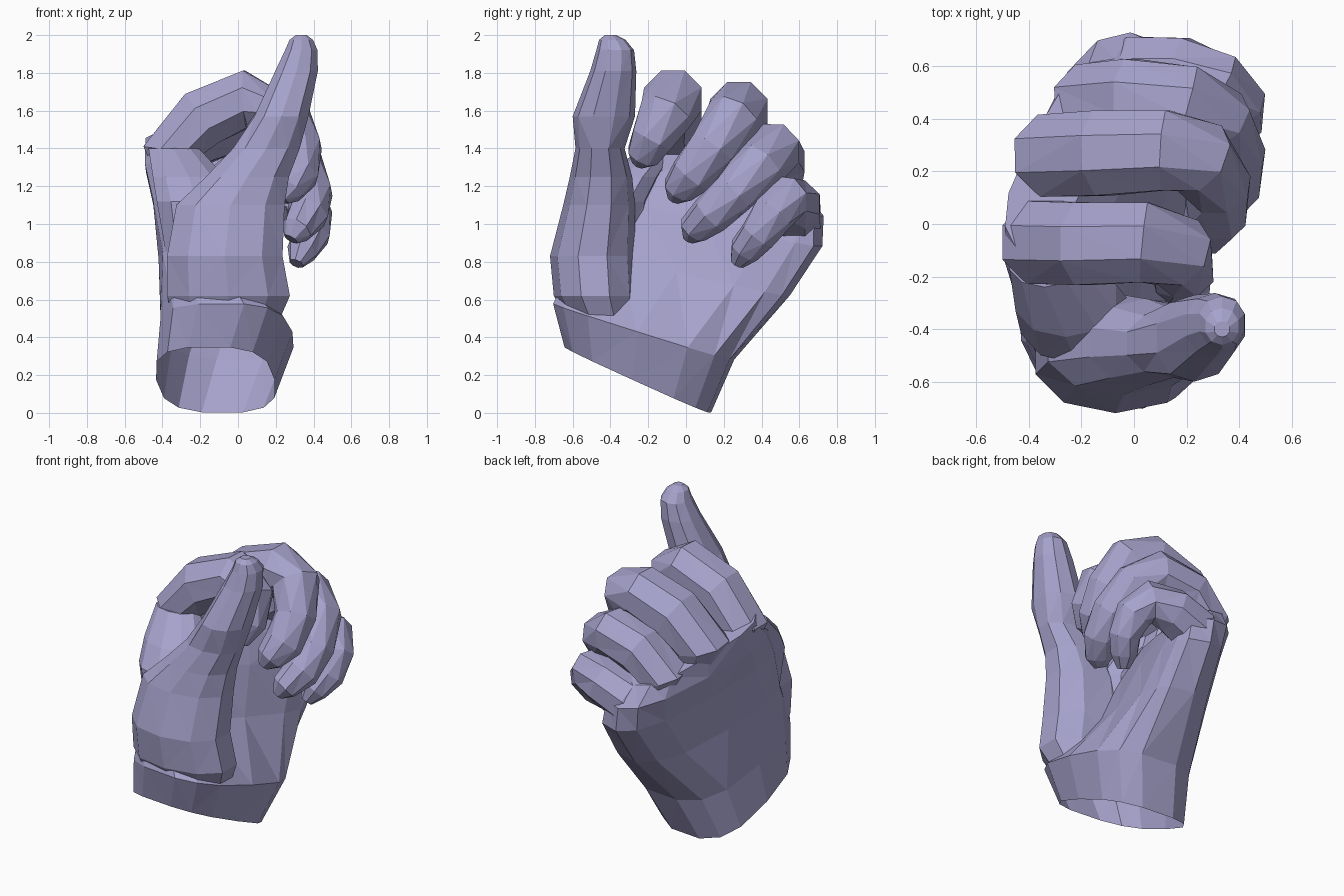
import bpy
import bmesh
import math
from mathutils import Vector

default_cube = bpy.data.objects.get("Cube")
if default_cube:
    bpy.data.objects.remove(default_cube, do_unlink=True)

# One flat colour for the whole hand
LAVENDER = (0.38, 0.36, 0.60, 1.0)
skin = bpy.data.materials.new("lavender_skin")
skin.use_nodes = True
skin.diffuse_color = LAVENDER
shader = skin.node_tree.nodes["Principled BSDF"]
shader.inputs["Base Color"].default_value = LAVENDER
shader.inputs["Roughness"].default_value = 0.8


def loft(name, rings):
    """Skin a list of equal rings into a closed, flat-shaded, faceted solid."""
    bm = bmesh.new()
    rows = [[bm.verts.new(point) for point in ring] for ring in rings]
    count = len(rows[0])
    for lower, upper in zip(rows, rows[1:]):
        for i in range(count):
            j = (i + 1) % count
            bm.faces.new((lower[i], lower[j], upper[j], upper[i]))
    bm.faces.new(list(reversed(rows[0])))
    bm.faces.new(rows[-1])
    bmesh.ops.triangulate(bm, faces=bm.faces[:])
    bmesh.ops.recalc_face_normals(bm, faces=bm.faces[:])
    mesh = bpy.data.meshes.new(name)
    bm.to_mesh(mesh)
    bm.free()
    mesh.materials.append(skin)
    obj = bpy.data.objects.new(name, mesh)
    bpy.context.scene.collection.objects.link(obj)
    return obj


def ring_angles(sides):
    return [math.tau * (i + 0.5) / sides for i in range(sides)]


def squared(value, power=0.7):
    return math.copysign(abs(value) ** power, value)


def palm_ring(front, rear, back_depth, palm_depth, sides=14):
    """Slanted ring between two edge points, with its own depth on each face."""
    front, rear = Vector(front), Vector(rear)
    middle, half = (front + rear) / 2, (rear - front) / 2
    outward = Vector((half.y, -half.x, 0)).normalized()
    ring = []
    for angle in ring_angles(sides):
        across = squared(math.sin(angle))
        depth = palm_depth if across > 0 else back_depth
        ring.append(middle + half * squared(math.cos(angle)) + outward * across * depth)
    return ring


def level_ring(x, y, z, width, depth, sides=10):
    """Level ring with a slightly squared outline."""
    return [Vector((x + width * squared(math.cos(a), 0.92),
                    y + depth * squared(math.sin(a), 0.92), z))
            for a in ring_angles(sides)]


def finger(name, path, sides=8):
    """Tapered tube along joints given as x, y, z, radius."""
    points = [Vector(joint[:3]) for joint in path]
    rings = []
    for i, (centre, joint) in enumerate(zip(points, path)):
        ahead = points[min(i + 1, len(points) - 1)]
        behind = points[max(i - 1, 0)]
        tangent = (ahead - behind).normalized()
        side = Vector((0, 1, 0))
        side = (side - tangent * side.dot(tangent)).normalized()
        lift = tangent.cross(side)
        rings.append([centre + (side * math.cos(a) + lift * math.sin(a)) * joint[3]
                      for a in ring_angles(sides)])
    return loft(name, rings)


# Wrist and palm: slanted slab from the cut wrist up to the knuckle line
wrist_ring = palm_ring((-0.15, -0.64, 0.35), (-0.08, 0.13, 0.0), 0.32, 0.31)
hand = loft("hand", [
    wrist_ring,
    palm_ring((-0.08, -0.7, 0.58), (0.02, 0.25, 0.28), 0.38, 0.32),
    palm_ring((-0.2, -0.56, 0.87), (0.1, 0.53, 0.62), 0.32, 0.14),
    palm_ring((-0.3, -0.43, 1.16), (0.1, 0.7, 0.88), 0.27, 0.13),
    palm_ring((-0.34, -0.3, 1.34), (0.08, 0.7, 1.04), 0.28, 0.1),
    palm_ring((-0.38, -0.14, 1.48), (0.0, 0.6, 1.17), 0.22, 0.04),
])

# Thumb: broad base narrowing to an upright, leaning tip
thumb = loft("thumb", [
    level_ring(-0.07, -0.42, 0.42, 0.27, 0.17),
    level_ring(-0.05, -0.48, 0.62, 0.34, 0.22),
    level_ring(-0.07, -0.495, 0.83, 0.32, 0.225),
    level_ring(-0.04, -0.46, 1.1, 0.3, 0.19),
    level_ring(0.05, -0.45, 1.25, 0.23, 0.165),
    level_ring(0.15, -0.455, 1.4, 0.185, 0.13),
    level_ring(0.23, -0.435, 1.57, 0.15, 0.165),
    level_ring(0.31, -0.385, 1.81, 0.118, 0.122),
    level_ring(0.335, -0.375, 1.92, 0.09, 0.1),
    level_ring(0.335, -0.39, 1.975, 0.065, 0.07),
    level_ring(0.335, -0.4, 2.0, 0.03, 0.03),
])

# Web of skin between the thumb and the index knuckle
thumb_web = loft("thumb_web", [
    level_ring(-0.22, -0.38, 0.85, 0.17, 0.15),
    level_ring(-0.22, -0.36, 1.12, 0.22, 0.17),
    level_ring(-0.26, -0.28, 1.25, 0.2, 0.15),
    level_ring(-0.34, -0.14, 1.4, 0.14, 0.1),
])

# Four curled fingers, each from inside the knuckle to the tip
fingers = [
    finger("index_finger", [
        (-0.25, -0.07, 1.12, 0.12), (-0.345, -0.07, 1.39, 0.17),
        (-0.19, -0.075, 1.56, 0.17), (0.04, -0.07, 1.66, 0.165),
        (0.17, -0.11, 1.58, 0.145), (0.19, -0.18, 1.45, 0.12),
        (0.15, -0.23, 1.36, 0.09), (0.12, -0.25, 1.32, 0.04),
    ]),
    finger("middle_finger", [
        (-0.2, 0.23, 1.14, 0.12), (-0.3, 0.26, 1.36, 0.17),
        (-0.12, 0.27, 1.51, 0.175), (0.12, 0.28, 1.6, 0.165),
        (0.25, 0.25, 1.56, 0.15), (0.32, 0.14, 1.4, 0.13),
        (0.31, 0.03, 1.26, 0.12), (0.26, -0.04, 1.18, 0.09),
        (0.23, -0.06, 1.13, 0.04),
    ]),
    finger("ring_finger", [
        (-0.1, 0.44, 1.02, 0.11), (-0.16, 0.46, 1.2, 0.16),
        (-0.01, 0.48, 1.33, 0.16), (0.2, 0.46, 1.385, 0.155),
        (0.32, 0.39, 1.31, 0.14), (0.385, 0.25, 1.16, 0.12),
        (0.37, 0.13, 1.05, 0.11), (0.31, 0.04, 0.97, 0.085),
        (0.28, 0.02, 0.92, 0.04),
    ]),
    finger("little_finger", [
        (-0.1, 0.53, 0.95, 0.12), (0.02, 0.57, 1.04, 0.155),
        (0.18, 0.575, 1.1, 0.145), (0.32, 0.53, 1.13, 0.13),
        (0.39, 0.46, 1.05, 0.115), (0.39, 0.38, 0.94, 0.1),
        (0.34, 0.31, 0.86, 0.085), (0.31, 0.27, 0.79, 0.04),
    ]),
]

# Fuse every part into one continuous skin
parts = [thumb_web, thumb] + fingers
for part in parts:
    union = hand.modifiers.new("fuse_" + part.name, 'BOOLEAN')
    union.operation = 'UNION'
    union.solver = 'EXACT'
    union.use_self = True
    union.object = part
bpy.context.view_layer.update()
depsgraph = bpy.context.evaluated_depsgraph_get()
fused = bpy.data.meshes.new_from_object(hand.evaluated_get(depsgraph))
hand.modifiers.clear()
hand.data = fused
for part in parts:
    bpy.data.objects.remove(part, do_unlink=True)

# Open the wrist: remove the faces lying in the cut plane
origin = wrist_ring[0]
cut_normal = (wrist_ring[4] - origin).cross(wrist_ring[9] - origin).normalized()
bm = bmesh.new()
bm.from_mesh(fused)
cut = [f for f in bm.faces
       if all(abs((v.co - origin).dot(cut_normal)) < 0.001 for v in f.verts)]
bmesh.ops.delete(bm, geom=cut, context='FACES')
bm.to_mesh(fused)
bm.free()
